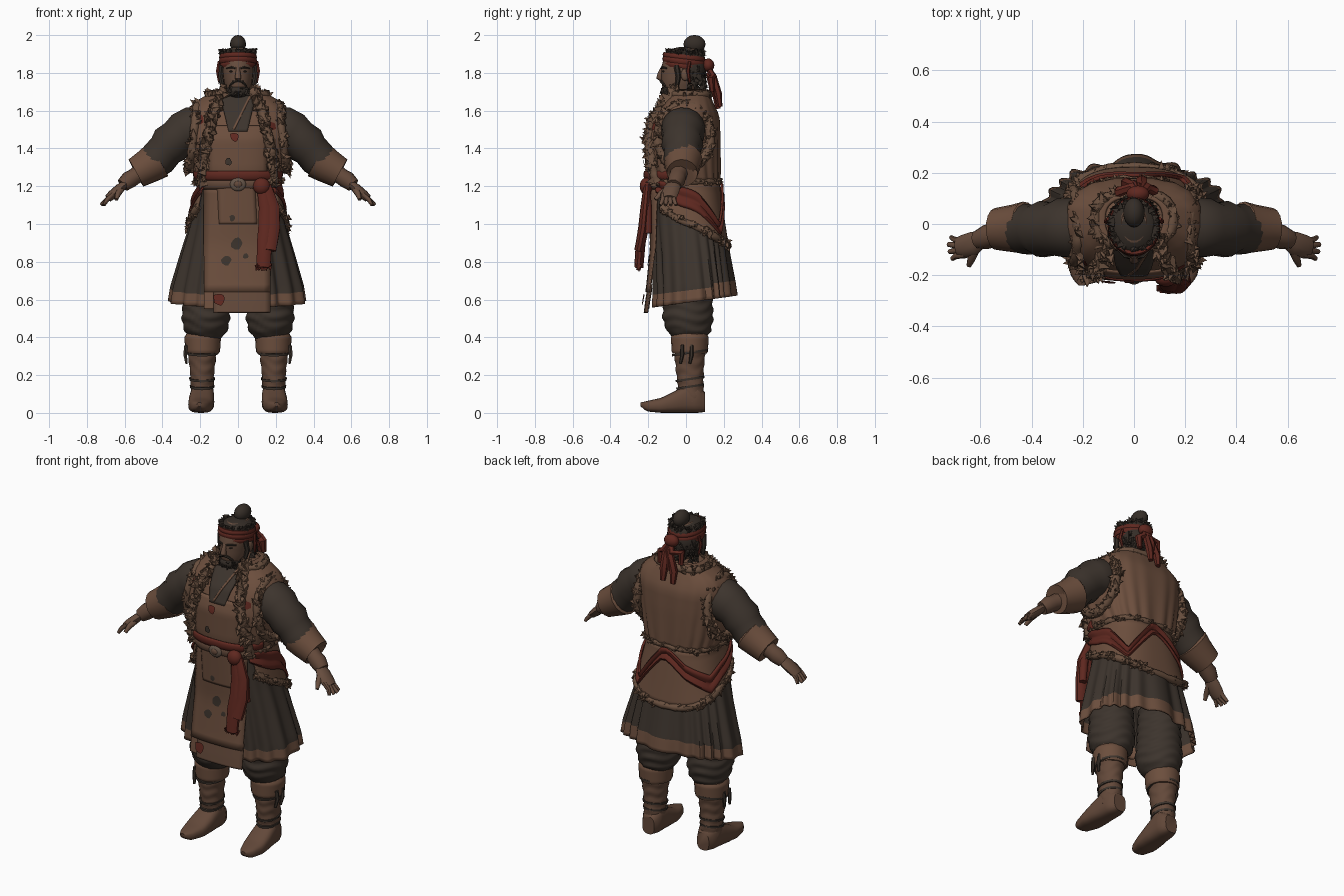
import bpy, bmesh, random
from math import sin, cos, pi, asin, copysign, radians
from mathutils import Vector
random.seed(4)
if "Cube" in bpy.data.objects:
    bpy.data.objects.remove(bpy.data.objects["Cube"])

def material(name, *rgb):
    m = bpy.data.materials.new(name)
    m.use_nodes = True
    m.diffuse_color = (*rgb, 1)
    m.node_tree.nodes["Principled BSDF"].inputs["Base Color"].default_value = (*rgb, 1)
    return m

DARK = material("dark cloth", .046, .034, .026)
BROWN = material("brown cloth", .15, .077, .047)
FUR = material("fur trim", .14, .078, .048)
RED = material("red cloth", .115, .021, .014)
SKIN = material("skin", .135, .074, .048)
HAIR = material("black hair", .035, .026, .02)
LEATHER = material("boot leather", .125, .066, .042)
METAL = material("dull metal", .13, .09, .065)

def finish(name, verts, faces, mats, thick=0, rule=None, angle=45):
    me = bpy.data.meshes.new(name)
    me.from_pydata(verts, [], faces)
    bm = bmesh.new()
    bm.from_mesh(me)
    bmesh.ops.remove_doubles(bm, verts=bm.verts, dist=.0001)
    bmesh.ops.recalc_face_normals(bm, faces=bm.faces)
    bm.to_mesh(me)
    bm.free()
    for m in mats if isinstance(mats, tuple) else (mats,):
        me.materials.append(m)
    for p in me.polygons:
        p.material_index = rule(p.center) if rule else 0
    me.shade_smooth()
    me.set_sharp_from_angle(angle=radians(angle))
    ob = bpy.data.objects.new(name, me)
    bpy.context.collection.objects.link(ob)
    if thick:
        mod = ob.modifiers.new("thickness", "SOLIDIFY")
        mod.thickness, mod.offset = thick, 0

def grid(name, fn, nu, nv, mats, wrap=False, **kw):
    """Surface fn(u, v); a wrapped one is closed around u and capped."""
    cols = nu if wrap else nu + 1
    verts = [fn(i / nu, j / nv) for j in range(nv + 1) for i in range(cols)]
    faces = [(j * cols + i, j * cols + (i + 1) % cols, (j + 1) * cols + (i + 1) % cols, (j + 1) * cols + i)
             for j in range(nv) for i in range(nu)]
    if wrap:
        faces += [tuple(range(cols)), tuple(range(nv * cols, (nv + 1) * cols))]
    finish(name, verts, faces, mats, **kw)

def at(table, t):
    """Interpolate the rows of a table by their first entry."""
    t = min(max(t, table[0][0]), table[-1][0])
    for a, b in zip(table, table[1:]):
        if t <= b[0]:
            return [p + (q - p) * (t - a[0]) / (b[0] - a[0]) for p, q in zip(a[1:], b[1:])]

def loft(name, table, mat, x=0, n=20, rows=12, tilt=0, folds=0):
    """Stack of ellipses; table rows hold z, x radius, y radius, y centre."""
    def fn(u, v):
        z = table[0][0] + v * (table[-1][0] - table[0][0])
        rx, ry, cy = at(table, z)
        k = 1 + folds * sin(z * 110 + 3 * sin(u * 2 * pi) + 2 * cos(u * 6 * pi))
        y = cy - ry * k * cos(u * 2 * pi)
        return x + rx * k * sin(u * 2 * pi), y, z + tilt * y
    grid(name, fn, n, rows, mat, wrap=True)

def tube(name, pts, radii, mat, n=10, flat=1):
    pts, last, frames = [Vector(p) for p in pts], len(pts) - 1, []
    a = Vector((0, 1, .1))
    for i in range(last + 1):
        d = (pts[min(i + 1, last)] - pts[max(i - 1, 0)]).normalized()
        a = (a - d * a.dot(d)).normalized()
        frames.append((a, d.cross(a) * flat))
    def fn(u, v):
        i = round(v * last)
        return pts[i] + radii[i] * (frames[i][0] * cos(u * 2 * pi) + frames[i][1] * sin(u * 2 * pi))
    grid(name, fn, n, last, mat, wrap=True)

def ball(name, c, r, mat):
    grid(name, lambda u, v: (c[0] + r[0] * sin(pi * v) * cos(2 * pi * u),
                             c[1] + r[1] * sin(pi * v) * sin(2 * pi * u), c[2] + r[2] * cos(pi * v)), 20, 12, mat, wrap=True)

def tufts(name, roots, size, mat):
    """Ragged little spikes; roots are (point, outward direction) pairs."""
    verts, faces = [], []
    for p, out in roots:
        jit = Vector([random.uniform(-.7, .7) for _ in range(3)])
        d = (Vector(out).normalized() + jit).normalized()
        a = d.orthogonal().normalized()
        b, k, s = d.cross(a), len(verts), size * random.uniform(.7, 1.3)
        verts += [Vector(p) + s * .6 * (a * cos(t) + b * sin(t)) - d * s * .3 for t in (0, pi / 2, pi, pi * 1.5)]
        verts.append(Vector(p) + d * s * .8)
        faces += [(k + i, k + (i + 1) % 4, k + 4) for i in range(4)]
    finish(name, verts, faces, mat, angle=30)

def fur(name, path, centre, count, size=.026):
    """Furry roll along path(t), spikes pointing away from a centre point."""
    pts = [Vector(path(i / 40)) for i in range(41)]
    tube(name + "_roll", pts, [size * random.uniform(.65, .95) for _ in pts], FUR, n=8)
    roots = [Vector(path(random.random())) for _ in range(count)]
    spread = [Vector([random.uniform(-size, size) * .7 for _ in range(3)]) for _ in roots]
    tufts(name, [(p + s, (p - Vector(centre)).normalized() + s / size) for p, s in zip(roots, spread)], size, FUR)

# Body outline: z, half width, half depth, y centre
BODY = [(.58, .32, .2, .035), (.67, .312, .195, .032), (.85, .272, .187, .018), (1, .236, .182, .003),
        (1.2, .2, .175, -.015), (1.3, .225, .182, -.02), (1.45, .245, .183, -.02), (1.57, .252, .158, 0),
        (1.63, .232, .12, .01), (1.68, .145, .088, .02), (1.72, .085, .072, .015)]
POW = 2.6

def around(ang, z, off=0):
    rx, ry, cy = at(BODY, z)
    s, c = (copysign(abs(f) ** (2 / POW), f) for f in (sin(ang), cos(ang)))
    return Vector(((rx + off) * s, cy - (ry + off) * c, z))

def front(x, z, lift):
    rx, ry, cy = at(BODY, z)
    return x, cy - ry * max(0, 1 - abs(x / rx) ** POW) ** (1 / POW) - lift - .014 - .13 * max(0, .9 - z), z

def panel(name, x0, x1, z0, z1, mat, lift=0, lean=0, flare=0):
    grid(name, lambda u, v: front((x0 + (x1 - x0) * u) * (1 + flare * v) + lean * v, z0 + (z1 - z0) * v, lift),
         10, 14, mat, thick=.008)

def spot(name, x, z, r, mat, lift=.008):
    ring = [(r * random.uniform(.75, 1.2), i * pi / 5) for i in range(10)]
    verts = [front(x + s * cos(a), z + s * sin(a), lift) for s, a in ring] + [front(x, z, lift + .001)]
    finish(name, verts, [(i, (i + 1) % 10, 10) for i in range(10)], mat)

# Torso and pleated skirt with a brown hem, flared at the sides and centre back
grid("tunic_body", lambda u, v: around(u * 2 * pi, 1.15 + v * .56, -.004), 40, 14, BROWN, wrap=True)
def skirt(u, v):
    pleat = .011 * cos(u * 40 * pi + 2 * sin(u * 6 * pi)) + .006 * sin(u * 14 * pi)
    flare = .035 * sin(u * 2 * pi) ** 8 + .025 * max(0, -cos(u * 2 * pi)) ** 30
    p = around(u * 2 * pi, 1.22 - v * .63, v * (pleat + flare))
    p.z += .14 * (p.y - .05) * v
    return p
grid("pleated_skirt", skirt, 160, 30, (DARK, BROWN), thick=.008,
     rule=lambda c: int(c.z < .662 + .14 * (c.y - .05)))

# Front panels, collar and stains
panel("front_apron", -.18, .17, .64, 1.2, BROWN)
panel("apron_lower_layer", -.13, .17, .53, .68, LEATHER, -.007)
panel("apron_side_layer", -.18, -.13, .55, .66, BROWN, -.007)
panel("apron_upper_flap", -.1, .1, 1, 1.2, BROWN, .004, -.01)
panel("chest_panel", -.16, .16, 1.24, 1.52, BROWN, -.004)
panel("inner_collar", -.05, .05, 1.49, 1.68, DARK, -.001, 0, .9)
panel("collar_edge", -.03, -.018, 1.5, 1.68, BROWN, .004, .09)
for x, z, r in ((-.005, .9, .033), (-.06, .81, .027), (-.03, 1.03, .016), (-.05, 1.33, .018), (.04, .83, .016)):
    spot("dark_stain", x, z, r, DARK)
for x, z, r in ((-.1, .6, .033), (-.02, 1.46, .024), (.18, 1.52, .022), (-.2, 1.55, .024)):
    spot("red_stain", x, z, r, RED, .014)

# Open fur-lined vest
GAP = [(1.2, .17), (1.35, .17), (1.5, .14), (1.6, .12), (1.68, .085), (1.72, .055)]
def vest(u, v):
    z = 1.22 + v * .49
    a = asin((at(GAP, z)[0] / at(BODY, z)[0]) ** (POW / 2))
    return around(a + u * 2 * (pi - a), z, .014 + .005 * cos(u * 30 * pi) * (1 - v))
grid("vest", vest, 90, 16, BROWN, thick=.012)
fur("vest_hem_fur", lambda t: vest(t, .01), (0, 0, 1.3), 260, .02)
fur("vest_collar_fur", lambda t: vest(t, .95), (0, .02, 1.6), 130)
for side in (-1, 1):
    fur("vest_front_fur", lambda t: vest(float(side < 0), t), (side * .13, .2, 1.45), 220, .034)
    fur("armhole_fur", lambda t: (side * (.235 - .02 * sin(t * 2 * pi)), .14 * cos(t * 2 * pi) - .01,
                                  1.46 + .17 * sin(t * 2 * pi)), (side * .12, 0, 1.46), 220, .03)

# Belt, buckle and red sash with hanging tails
for name, z, h, off, mat in (("leather_belt", 1.185, .05, .014, LEATHER), ("red_sash", 1.23, .05, .016, RED)):
    grid(name, lambda u, v: around(radians(150 * u - 75), z + v * h, off + .008 * sin(pi * v)), 48, 4, mat, thick=.01)
ball("belt_buckle", (0, -.217, 1.21), (.042, .014, .036), METAL)
ball("buckle_centre", (0, -.226, 1.21), (.022, .01, .018), LEATHER)
ball("sash_knot", (.125, -.21, 1.2), (.045, .035, .045), RED)
for name, s, low in (("sash_tail", 0, .77), ("sash_back_fold", .03, .86)):
    pts = [(.13 + s * .5, -.205, 1.2), (.15 + s, -.215, 1.09), (.15 + s, -.225, .98), (.14 + s, -.24, .9), (.135 + s, -.25, low)]
    tube(name, pts, (.02, .026, .028, .026, .024), RED, flat=1.6)
tube("sash_short_tail", [(.15, -.21, 1.18), (.19, -.205, 1.08), (.2, -.2, .95)], (.02, .026, .02), RED)
tufts("sash_fringe", [((.1 + .07 * random.random(), -.25, .775), (0, 0, -2)) for _ in range(18)], .03, RED)

# Fur-edged rear flap with a red band hanging in two swags: angle, z, half height
BAND = [(50, 1.2, .03), (75, 1.17, .05), (105, 1.11, .055), (140, .975, .035), (178, 1.19, .035),
        (205, 1.1, .04), (245, 1.03, .05), (310, 1.2, .03)]
def flap(u, v):
    low = .885 + .205 * abs(2 * u - 1) ** 1.7
    return around(radians(58 + 244 * u), 1.22 - v * (1.22 - low), .012 + .008 * v)
def drape(u, v):
    z, h = at(BAND, 50 + 260 * u)
    return around(radians(50 + 260 * u), z + (2 * v - 1) * h, .026 + .007 * sin(v * 3 * pi))
grid("rear_flap", flap, 50, 10, BROWN, thick=.012)
fur("rear_flap_fur", lambda t: flap(t, 1), (0, 0, 1.35), 300, .024)
grid("rear_red_band", drape, 60, 8, RED, thick=.01)

# Arms, hands, legs and boots on both sides
SHOE = [(-.24, .012, .035, .055), (-.21, .042, .008, .062), (-.13, .066, 0, .08), (-.06, .068, 0, .115),
        (0, .064, 0, .15), (.06, .06, 0, .15), (.1, .04, .005, .11)]
for side in (-1, 1):
    def m(*pts):
        return [(side * x, y, z) for x, y, z in pts]
    tube("sleeve", m((.17, -.01, 1.52), (.24, -.015, 1.505), (.29, -.015, 1.48), (.32, -.02, 1.455), (.36, -.02, 1.42),
                     (.385, -.02, 1.39), (.42, -.02, 1.35), (.47, -.02, 1.305)),
         (.1, .118, .115, .104, .111, .097, .1, .088), DARK, n=16)
    tube("sleeve_cuff", m((.415, -.015, 1.345), (.425, -.015, 1.34), (.47, -.018, 1.31), (.54, -.02, 1.27),
                          (.525, -.02, 1.28)), (.09, .103, .094, .082, .06), BROWN, n=16)
    tube("wrist_wrap", m((.49, -.03, 1.29), (.55, -.045, 1.25), (.575, -.05, 1.235), (.61, -.062, 1.205)),
         (.052, .045, .048, .038), LEATHER)
    tube("palm", m((.59, -.057, 1.22), (.625, -.075, 1.19), (.665, -.088, 1.155), (.688, -.09, 1.135)),
         (.032, .046, .046, .038), SKIN, flat=.55)
    for i, tip in enumerate((.715, .726, .722, .71)):
        y = -.06 - .02 * i
        tube("finger", m((.66, y, 1.16), (.695, y - .004, 1.128), (tip, y - .008 * (i - 1), 1.1)), (.014, .013, .009), SKIN, n=8)
    tube("thumb", m((.615, -.09, 1.19), (.635, -.135, 1.16), (.645, -.162, 1.13)), (.018, .016, .01), SKIN, n=8)
    loft("trouser_leg", [(.39, .075, .08, .02), (.43, .112, .115, .015), (.5, .128, .135, .01),
                         (.6, .12, .13, .01), (.8, .11, .12, .01)], DARK, side * .17, n=32, rows=40, folds=.03)
    loft("boot_shaft", [(.06, .06, .068, .03), (.14, .06, .068, .025), (.22, .064, .073, .02),
                        (.33, .078, .083, .02), (.42, .084, .088, .02)], LEATHER, side * .19, n=28, rows=36, folds=.03)
    loft("boot_cuff", [(.315, .084, .09, .02), (.325, .092, .096, .02), (.4, .097, .1, .02), (.42, .085, .09, .02)],
         BROWN, side * .187)
    for z, r in ((.13, .064), (.17, .067), (.31, .086)):
        loft("boot_strap", [(z, r, r + .009, .022), (z + .012, r + .002, r + .01, .022)], DARK, side * .19, rows=1, tilt=.15)
    for y in (-.02, .03):
        tube("boot_tie", m((.275, y, .36), (.28, y, .31), (.272, y - .01, .26)), (.01, .011, .007), DARK, n=6)
    def shoe(u, v):
        y = -.24 + .34 * v
        w, lo, hi = at(SHOE, y)
        s, c = (copysign(abs(f) ** .7, f) for f in (sin(u * 2 * pi), cos(u * 2 * pi)))
        return side * (.19 - .06 * y) + w * s, y, (lo + hi) / 2 + (hi - lo) / 2 * c
    grid("boot_foot", shoe, 20, 17, LEATHER, wrap=True)
    # Paired face parts
    tube("moustache", [(0, -.135, 1.758), (side * .025, -.128, 1.752), (side * .045, -.11, 1.73)], (.007, .008, .005), HAIR, n=6)
    tube("eyebrow", [(side * .014, -.13, 1.825), (side * .035, -.127, 1.83), (side * .06, -.103, 1.825)],
         (.005, .006, .004), HAIR, n=6)
    ball("eye", (side * .034, -.119, 1.808), (.013, .007, .005), HAIR)
    ball("ear", (side * .086, -.005, 1.79), (.012, .022, .032), SKIN)
    tube("side_lock", [(side * .085, -.05, 1.84), (side * .092, -.04, 1.78), (side * .08, -.05, 1.72)], (.016, .014, .01), HAIR, n=6)
    tube("side_ribbon", [(side * .1, .02, 1.86), (side * .108, .01, 1.81), (side * .1, .02, 1.75)], (.008, .01, .006), RED, n=6)

# Head, face and beard
loft("head", [(1.58, .065, .065, .02), (1.67, .06, .065, .005), (1.7, .06, .08, -.04), (1.75, .075, .1, -.03),
              (1.82, .083, .108, -.025), (1.89, .085, .1, -.015), (1.93, .05, .07, 0)], SKIN, n=24, rows=18)
tube("nose", [(0, -.125, 1.825), (0, -.137, 1.795), (0, -.14, 1.775), (0, -.128, 1.765)], (.01, .014, .018, .012), SKIN)
ball("beard", (0, -.075, 1.705), (.062, .059, .038), HAIR)
def head_tufts(name, count, spread, rx, ry, cy, z0, z1, drop, size, facing=1):
    angles = [random.uniform(-spread, spread) for _ in range(count)]
    tufts(name, [((rx * sin(a), cy - facing * ry * cos(a), random.uniform(z0, z1)), (sin(a), -facing * cos(a), drop))
                 for a in angles], size, HAIR)
head_tufts("beard_tufts", 60, 1.7, .058, .055, -.07, 1.685, 1.715, -1.5, .02)

# Hair, topknot and headband
ball("back_hair", (0, .02, 1.82), (.094, .088, .1), HAIR)
ball("crown_hair", (0, -.01, 1.88), (.098, .11, .058), HAIR)
head_tufts("loose_hair", 120, pi, .088, .095, -.005, 1.895, 1.92, .6, .022)
head_tufts("nape_hair", 120, 1.7, .088, .088, .01, 1.71, 1.83, -1, .026, -1)
ball("topknot", (0, .045, 1.952), (.042, .058, .048), HAIR)
loft("topknot_tie", [(1.915, .036, .04, .035), (1.935, .034, .038, .035)], LEATHER, rows=1)
for z, r in ((1.822, .099), (1.846, .103), (1.868, .101)):
    loft("headband", [(z, r - .004, r + .008, -.01), (z + .014, r, r + .013, -.01), (z + .028, r - .005, r + .007, -.01)],
         RED, n=28, rows=4, tilt=-.12)
ball("headband_knot", (.015, .118, 1.84), (.045, .032, .036), RED)
for x, y, z in ((-.03, .17, 1.61), (.03, .18, 1.62), (.075, .14, 1.7), (0, .16, 1.68), (-.06, .135, 1.72)):
    tube("headband_tail", [(.02, .11, 1.84), (.02 + x * .4, .145, 1.78), (x, y - .01, z + .07), (x, y, z)],
         (.012, .018, .02, .013), RED, n=6, flat=1.2)
